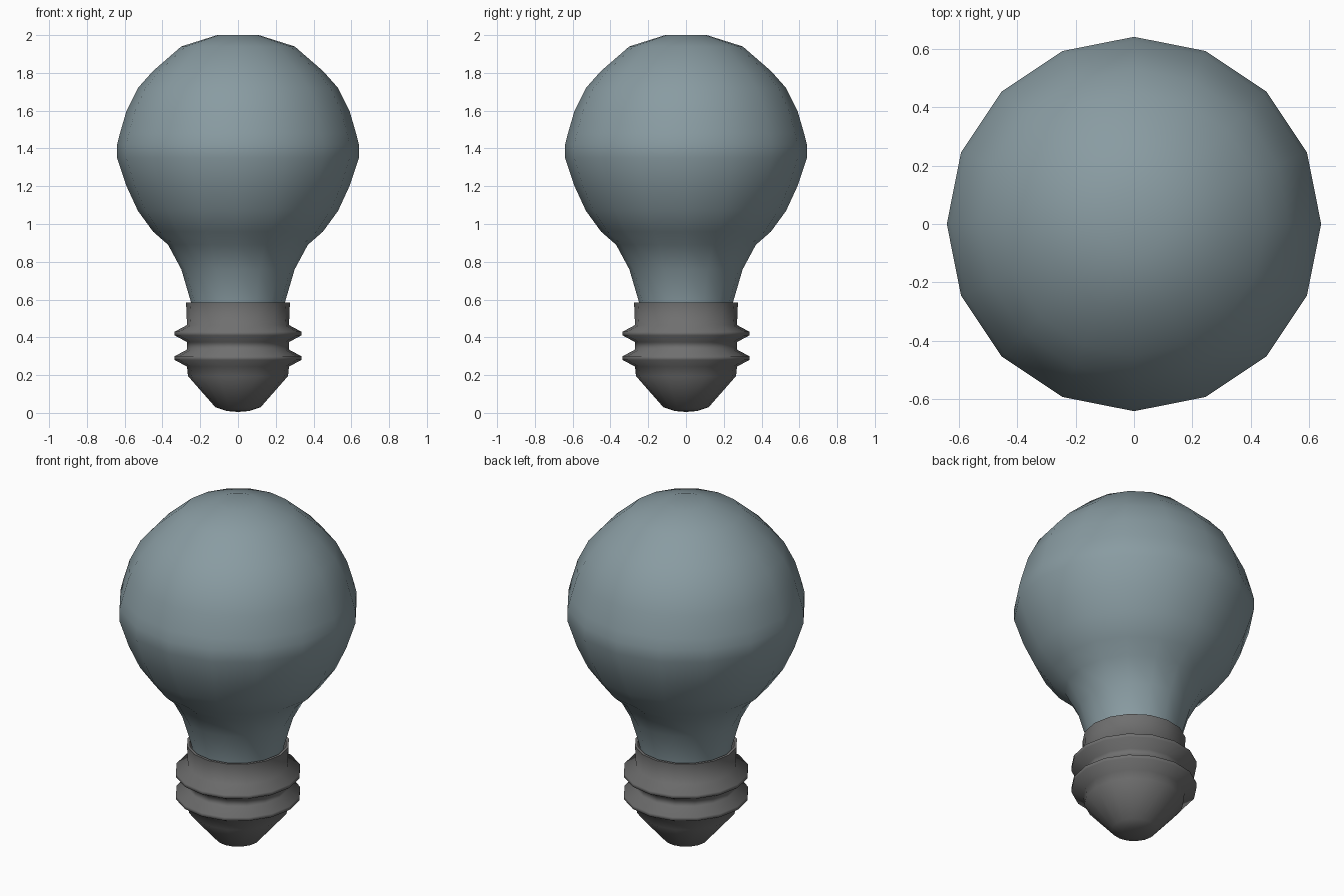
import bpy, bmesh, math

cube = bpy.data.objects.get("Cube")
if cube:
    bpy.data.objects.remove(cube, do_unlink=True)

SIDES = 16


def material(name, rgb, roughness):
    mat = bpy.data.materials.new(name)
    mat.use_nodes = True
    mat.diffuse_color = (*rgb, 1)
    bsdf = mat.node_tree.nodes["Principled BSDF"]
    bsdf.inputs["Base Color"].default_value = (*rgb, 1)
    bsdf.inputs["Roughness"].default_value = roughness
    return mat


def lathe(name, profile, mat, crease):
    """Spin a (radius, height) profile around z into a closed solid."""
    bm = bmesh.new()
    verts = [bm.verts.new((r, 0, z)) for r, z in profile]
    edges = [bm.edges.new(pair) for pair in zip(verts, verts[1:])]
    bmesh.ops.spin(bm, geom=verts + edges, cent=(0, 0, 0), axis=(0, 0, 1),
                   angle=math.tau, steps=SIDES)
    bmesh.ops.remove_doubles(bm, verts=bm.verts, dist=0.0005)
    bmesh.ops.recalc_face_normals(bm, faces=bm.faces)
    mesh = bpy.data.meshes.new(name)
    bm.to_mesh(mesh)
    bm.free()
    mesh.materials.append(mat)
    obj = bpy.data.objects.new(name, mesh)
    bpy.context.collection.objects.link(obj)
    bpy.ops.object.select_all(action='DESELECT')
    obj.select_set(True)
    bpy.context.view_layer.objects.active = obj
    bpy.ops.object.shade_smooth_by_angle(angle=math.radians(crease))
    return obj


glass = material("blue grey glass", (0.25, 0.33, 0.36), 0.4)
metal = material("dark grey metal", (0.16, 0.16, 0.16), 0.5)

# Glass bulb: round head narrowing to a neck that sits inside the collar
lathe("glass_bulb", [
    (0, 2.0), (0.11, 2.0), (0.3, 1.94), (0.45, 1.81), (0.53, 1.72),
    (0.59, 1.6), (0.625, 1.48), (0.64, 1.42), (0.64, 1.35), (0.59, 1.2),
    (0.53, 1.07), (0.45, 0.96), (0.37, 0.89), (0.3, 0.76), (0.25, 0.59),
    (0.245, 0.48), (0, 0.48)], glass, 75)

# Screw base: contact tip, two thread ridges, then a thin open collar
base = [(0, 0.005), (0.06, 0.01), (0.12, 0.03), (0.265, 0.195)]
for z in (0.29, 0.42):
    base += [(0.27, z - 0.045), (0.335, z - 0.01), (0.335, z + 0.01),
             (0.27, z + 0.045)]
base += [(0.275, 0.585), (0.26, 0.585), (0.255, 0.47), (0, 0.47)]
lathe("screw_base", base, metal, 75)
